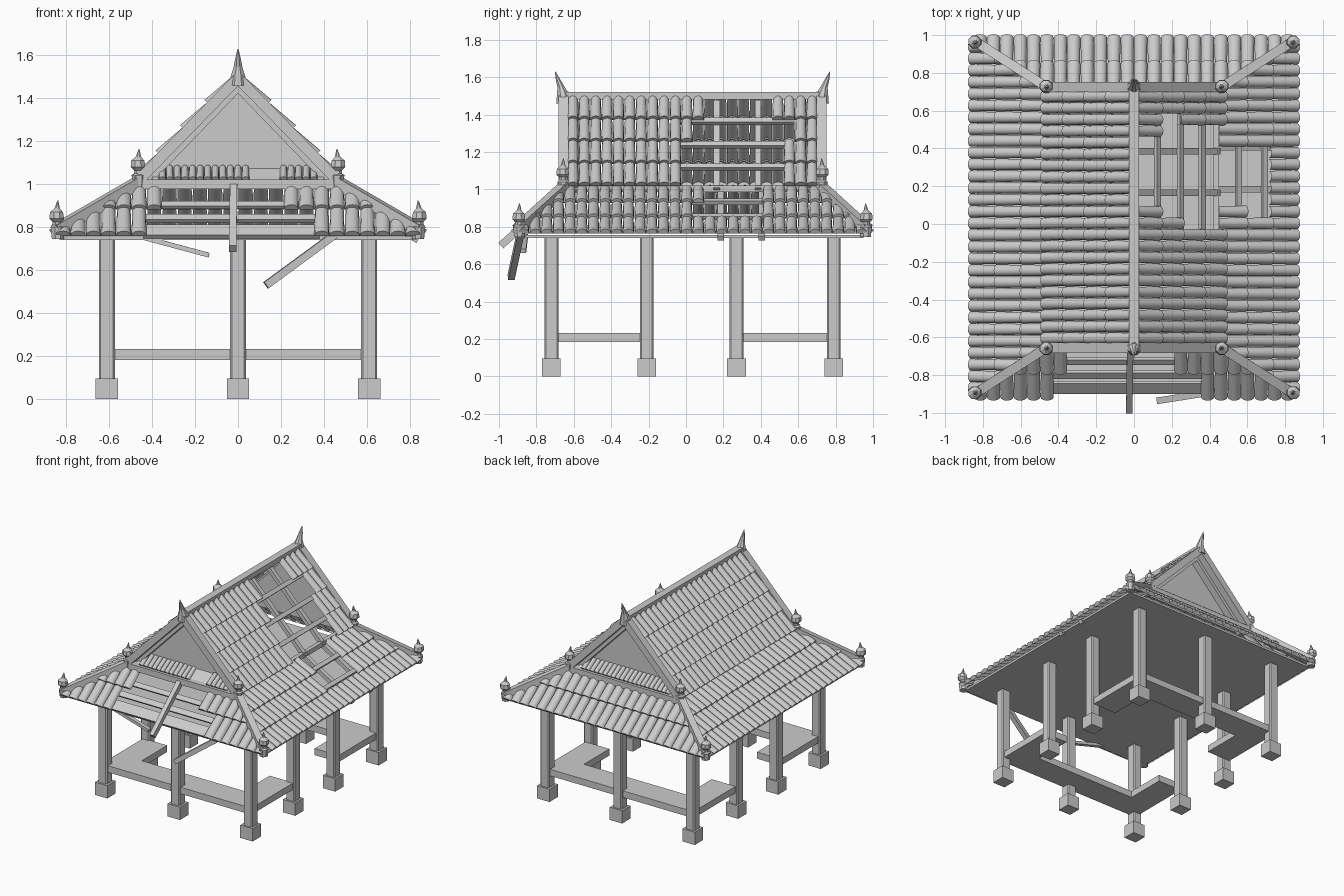
import bpy, bmesh
from math import sin, cos, pi
from mathutils import Vector as V, Matrix

if "Cube" in bpy.data.objects:
    bpy.data.objects.remove(bpy.data.objects["Cube"])

YC = 0.035          # centre of the building along y


def finish(bm, name, smooth=False):
    bmesh.ops.recalc_face_normals(bm, faces=bm.faces)
    me = bpy.data.meshes.new(name)
    bm.to_mesh(me)
    bm.free()
    ob = bpy.data.objects.new(name, me)
    bpy.context.collection.objects.link(ob)
    if smooth:
        bpy.ops.object.select_all(action='DESELECT')
        ob.select_set(True)
        bpy.context.view_layer.objects.active = ob
        bpy.ops.object.shade_smooth_by_angle(angle=0.7)
    return ob


def box(name, x0, x1, y0, y1, z0, z1, bevel=0):
    bm = bmesh.new()
    bmesh.ops.create_cube(bm, size=1)
    for v in bm.verts:
        v.co = V((x0 + (v.co.x + .5) * (x1 - x0), y0 + (v.co.y + .5) * (y1 - y0),
                  z0 + (v.co.z + .5) * (z1 - z0)))
    if bevel:
        es = [e for e in bm.edges if abs(e.verts[0].co.z - e.verts[1].co.z) > .01]
        bmesh.ops.bevel(bm, geom=es, offset=bevel, segments=1, affect='EDGES')
    return finish(bm, name)


def beam(name, p, q, w, h, up=(0, 0, 1)):
    p, q = V(p), V(q)
    x = (q - p).normalized()
    y = V(up).cross(x).normalized()
    z = x.cross(y)
    bm = bmesh.new()
    bmesh.ops.create_cube(bm, size=1)
    for v in bm.verts:
        c = v.co.copy()
        v.co = (p + q) / 2 + x * c.x * (q - p).length + y * c.y * w + z * c.z * h
    return finish(bm, name)


def loft(name, rings, sides=8):
    """Stack of horizontal rings given as (x, y, z, radius)."""
    bm = bmesh.new()
    loops = [[bm.verts.new((x + r * cos(2 * pi * (i + .5) / sides), y + r * sin(2 * pi * (i + .5) / sides), z))
              for i in range(sides)] for x, y, z, r in rings]
    for a, b in zip(loops, loops[1:]):
        for i in range(sides):
            j = (i + 1) % sides
            bm.faces.new((a[i], a[j], b[j], b[i]))
    bm.faces.new(loops[0])
    bm.faces.new(loops[-1])
    return finish(bm, name)


def tiles(name, top, low, along, a0, a1, cols, rows, missing=(), clips=(), height=.03, lift=.014):
    """Rows of half-round tiles on a slope; missing = {row: (from, to)} along the slope."""
    top, low, A = V(top), V(low), V(along)
    D = (low - top).normalized()
    N = A.cross(D)
    if N.z < 0:
        N = -N
    P = lambda a, d, n: top + A * a + D * d + N * n
    step, rl = (a1 - a0) / cols, (low - top).length / rows
    bm = bmesh.new()
    for r in range(rows):
        for c in range(cols):
            m = a0 + (c + .5) * step
            if r in missing and missing[r][0] < m < missing[r][1]:
                continue
            ends = []
            for d, k, n in ((r * rl, .9, 0), ((r + 1) * rl + .008, 1, lift)):
                ends.append([bm.verts.new(P(m + k * step * .5 * cos(t * pi / 6), d,
                                            n + k * height * sin(t * pi / 6))) for t in range(7)])
            for i in range(6):
                bm.faces.new((ends[0][i], ends[0][i + 1], ends[1][i + 1], ends[1][i]))
            bm.faces.new(ends[1])
    for co, no in clips:
        bmesh.ops.bisect_plane(bm, geom=bm.verts[:] + bm.edges[:] + bm.faces[:], plane_co=co,
                               plane_no=no, clear_outer=True)
    finish(bm, name, True)
    return P, N


# posts on stone feet
for x in (-.61, 0, .61):
    for y in (-.72, -.21, .27, .79):
        if x == 0 and abs(y - YC) < .5:
            continue
        box("post", x - .037, x + .037, y - .037, y + .037, .09, .75, .008)
        box("post_foot", x - .052, x + .052, y - .05, y + .05, 0, .097)

# two U-shaped benches
for s, n in ((-1, "front"), (1, "back")):
    prof = [(-.63, .775), (.63, .775), (.63, .27), (.43, .27), (.43, .575), (-.43, .575), (-.43, .27), (-.63, .27)]
    bm = bmesh.new()
    f = bm.faces.new([bm.verts.new((x, YC + s * y, .183)) for x, y in prof])
    g = bmesh.ops.extrude_face_region(bm, geom=[f])
    bmesh.ops.translate(bm, vec=(0, 0, .05), verts=[v for v in g['geom'] if isinstance(v, bmesh.types.BMVert)])
    finish(bm, n + "_bench")

# flat ceiling under the eaves
box("ceiling", -.83, .83, YC - .915, YC + .915, .74, .757)

# hip clipping planes
TX, TY, EX, EY = .44, .66, .85, .935


def hips(side_slope, sx, sy):
    k = 1 if side_slope else -1
    return (V((sx * TX, YC + sy * TY, 1)), V((-sx * (EY - TY), sy * (EX - TX), 0)) * k)


# side slopes: lower skirt and steep upper roof
for s, n in ((-1, "left"), (1, "right")):
    lowP, lowN = tiles(n + "_lower_tiles", (s * TX, 0, 1), (s * EX, 0, .755), (0, 1, 0), YC - EY, YC + EY, 30, 3,
                       {0: (.10, .42), 1: (.04, .42)} if s > 0 else {},
                       [hips(True, s, -1), hips(True, s, 1)])
    upP, upN = tiles(n + "_upper_tiles", (s * .005, 0, 1.485), (s * .46, 0, 1.015), (0, 1, 0), YC - .67, YC + .67, 22, 4,
                     {0: (.12, .44), 1: (.05, .56), 2: (0, .5), 3: (0, .5)} if s > 0 else {})
    box(n + "_wall_plate", min(s * .42, s * .45), max(s * .42, s * .45), YC - .67, YC + .67, .985, 1.02)

# bare rafters and battens showing in the right slope
for y in (.165, .385):
    beam("upper_rafter", upP(y, 0, -.025), upP(y, .66, -.025), .034, .03, upN)
    beam("lower_rafter", lowP(y + .02, 0, -.02), lowP(y + .02, .475, -.02), .034, .03, lowN)
for d in (.17, .345, .51):
    beam("upper_batten", upP(-.03, d, .002), upP(.58, d, .002), .032, .022, upN)
for d in (.13, .29):
    beam("lower_batten", lowP(.02, d, .002), lowP(.45, d, .002), .03, .022, lowN)

# end slopes and gables
for s, n in ((-1, "front"), (1, "back")):
    P, N = tiles(n + "_skirt_tiles", (0, YC + s * TY, 1), (0, YC + s * EY, .755), (1, 0, 0), -EX, EX, 24, 2,
                 {0: (-.37, .22), 1: (-.44, .33)} if s < 0 else {},
                 [hips(False, -1, s), hips(False, 1, s)])
    if s < 0:   # exposed frame and broken rafters
        for d, w in ((.14, .035), (.235, .04), (.325, .075)):
            beam("front_batten", P(-.44, d, -.004), P(.38, d, -.004), w, .02, N)
        beam("front_broken_rafter", P(-.02, 0, .02), (-.025, -.99, .70), .034, .04, N)
        beam("hanging_rafter_left", (-.44, -.86, .752), (-.135, -.87, .67), .03, .022)
        beam("hanging_rafter_right", (.45, -.885, .765), (.13, -.935, .53), .035, .035)
    # gable panel
    bm = bmesh.new()
    f = bm.faces.new([bm.verts.new((x, YC + s * .605, z)) for x, z in ((-.44, 1.01), (.44, 1.01), (0, 1.47))])
    g = bmesh.ops.extrude_face_region(bm, geom=[f])
    bmesh.ops.translate(bm, vec=(0, -s * .02, 0), verts=[v for v in g['geom'] if isinstance(v, bmesh.types.BMVert)])
    finish(bm, n + "_gable_panel")
    # little tile row at the foot of the gable, on a board
    G, GN = tiles(n + "_gable_tiles", (0, YC + s * .605, 1.075), (0, YC + s * .685, 1.02), (1, 0, 0), -.37, .37, 21, 1,
                  {0: (.07, .2)} if s < 0 else {}, height=.02, lift=.004)
    beam(n + "_gable_board", G(-.4, .05, -.008), G(.4, .05, -.008), .1, .012, GN)
    beam(n + "_gable_beam", (-.46, YC + s * .69, 1), (.46, YC + s * .69, 1), .055, .045)
    # bargeboards, hip ridges and finials
    for t in (-1, 1):
        beam(n + "_bargeboard", (-t * .012, YC + s * .69, 1.505), (t * .465, YC + s * .69, 1.015), .055, .05, (t, 0, 1))
        beam(n + "_gable_trim", (0, YC + s * .635, 1.455), (t * .44, YC + s * .635, 1.0), .055, .045, (t, 0, 1))
        beam(n + "_hip_ridge", (t * .44, YC + s * .675, 1.02), (t * .845, YC + s * .935, .785), .05, .055)
        for x, y, z in ((.46, .69, .985), (.838, .925, .745)):
            prof = [(0, 0, .03), (0, .055, .036), (.002, .065, .024), (.003, .08, .024), (.006, .095, .037),
                    (.008, .125, .033), (.004, .142, .014), (0, .18, .002)]
            loft(n + "_corner_finial", [(t * (x + o * .8), YC + s * (y + o * .6), z + h, r) for o, h, r in prof])
    loft(n + "_ridge_finial", [(0, YC + s * y, z, r) for y, z, r in
                               ((.69, 1.46, .042), (.692, 1.505, .036), (.702, 1.545, .022),
                                (.718, 1.585, .014), (.734, 1.63, .002))])

# main ridge
beam("ridge_beam", (0, YC - .69, 1.5), (0, YC + .69, 1.5), .055, .04)
